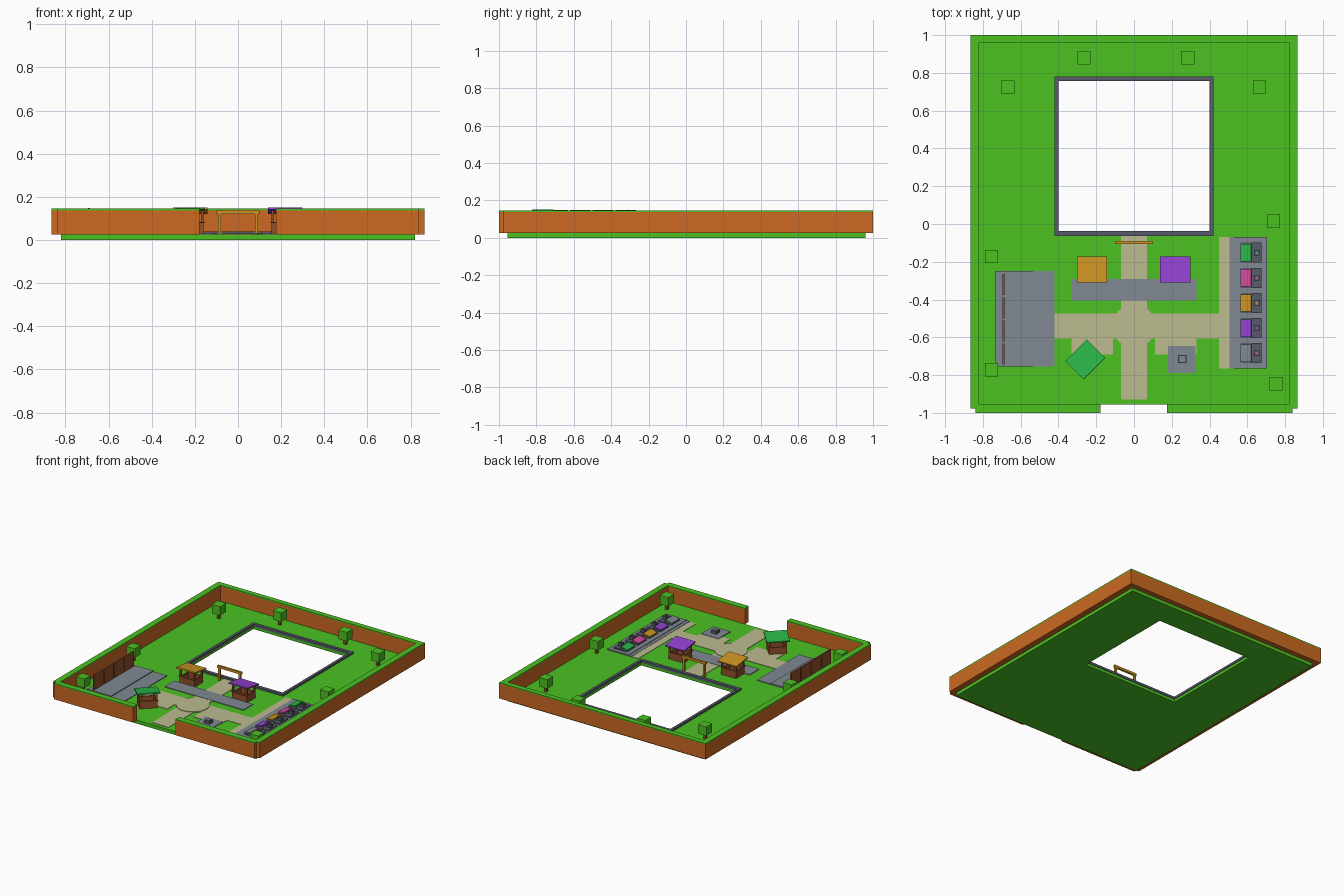
import bpy, bmesh, math
from mathutils import Matrix, Vector

if "Cube" in bpy.data.objects:
    bpy.data.objects.remove(bpy.data.objects["Cube"])


def material(name, rgb):
    lin = [((c / 255 + 0.055) / 1.055) ** 2.4 for c in rgb]
    m = bpy.data.materials.new(name)
    m.diffuse_color = (*lin, 1)
    m.use_nodes = True
    m.node_tree.nodes["Principled BSDF"].inputs["Base Color"].default_value = m.diffuse_color
    return m


GRASS = material("grass_green", (76, 194, 34))
BRICK = material("wall_orange", (204, 106, 34))
STONE = material("stone_grey", (128, 136, 146))
DARK = material("dark_grey", (86, 92, 104))
PATH = material("path_beige", (190, 188, 144))
AMBER = material("amber", (204, 148, 34))
PURPLE = material("purple", (146, 66, 208))
PINK = material("pink", (210, 74, 156))
EMERALD = material("emerald", (44, 182, 72))
WOOD = material("wood_brown", (146, 80, 42))


def build(name, mat, boxes, matrix=Matrix()):
    """One object from boxes given as (x0, x1, y0, y1, z0, z1)."""
    bm = bmesh.new()
    for x0, x1, y0, y1, z0, z1 in boxes:
        m = Matrix.Translation(((x0 + x1) / 2, (y0 + y1) / 2, (z0 + z1) / 2))
        bmesh.ops.create_cube(bm, size=1, matrix=m @ Matrix.Diagonal((x1 - x0, y1 - y0, z1 - z0, 1)))
    bm.transform(matrix)
    me = bpy.data.meshes.new(name)
    bm.to_mesh(me)
    bm.free()
    me.materials.append(mat)
    ob = bpy.data.objects.new(name, me)
    bpy.context.collection.objects.link(ob)
    return ob


def ring(outer, inner, z0, z1):
    """Four boxes around a rectangular opening."""
    a, b, c, d = outer
    e, f, g, h = inner
    return [(a, e, c, d, z0, z1), (f, b, c, d, z0, z1),
            (e, f, c, g, z0, z1), (e, f, h, d, z0, z1)]


G = 0.026  # top of the lawn

# Lawn with square opening and its kerb
build("lawn", GRASS, ring((-0.82, 0.82, -0.955, 0.96), (-0.405, 0.405, -0.042, 0.762), 0, G))
build("opening_kerb", DARK, ring((-0.42, 0.42, -0.063, 0.782), (-0.4, 0.4, -0.038, 0.758), G - 0.004, 0.04))

# Perimeter walls with hedge caps; the front has an entrance gap
walls = [(-0.865, -0.82, -0.977, 1), (0.82, 0.865, -0.977, 1), (-0.82, 0.82, 0.96, 1),
         (-0.84, -0.178, -1, -0.953), (0.175, 0.84, -1, -0.953)]
build("perimeter_wall", BRICK, [(*w, 0.025, 0.137) for w in walls])
build("wall_cap", GRASS, [(*w, 0.137, 0.145) for w in walls])

# Paths
P = G + 0.003
build("main_path", PATH, [(-0.07, 0.07, -0.93, -0.063, G, P)])
build("cross_path", PATH, [(-0.42, -0.07, -0.605, -0.475, G, P), (0.07, 0.45, -0.605, -0.475, G, P)])
build("side_path", PATH, [(0.45, 0.507, -0.765, -0.07, G, P)])
build("path_patches", PATH, [(s * 0.22 - 0.11, s * 0.22 + 0.11, -0.69, -0.605, G, P) for s in (-1, 1)])
build("stall_pavement", STONE, [(-0.33, 0.33, -0.405, -0.292, G, P + 0.002)])

# Round plaza
bm = bmesh.new()
bmesh.ops.create_cone(bm, cap_ends=True, segments=32, radius1=0.115, radius2=0.115, depth=0.008,
                      matrix=Matrix.Translation((0, -0.54, G + 0.003)))
me = bpy.data.meshes.new("round_plaza")
bm.to_mesh(me)
bm.free()
me.materials.append(PATH)
bpy.context.collection.objects.link(bpy.data.objects.new("round_plaza", me))

# Gate arch near the opening
build("gate_arch", AMBER, [(-0.1, 0.1, -0.106, -0.09, 0.12, 0.138),
                           (-0.093, -0.078, -0.105, -0.091, G, 0.12),
                           (0.078, 0.093, -0.105, -0.091, G, 0.12)])


def stall(name, roof_mat, x, y, angle):
    """Market stall: hollow counter, corner posts, roof rising to the front."""
    m = Matrix.Translation((x, y, 0)) @ Matrix.Rotation(math.radians(angle), 4, 'Z')
    w, d, t = 0.062, 0.05, 0.01
    build(name + "_counter", WOOD, ring((-w, w, -d, d), (-w + t, w - t, -d + t, d - t), G, 0.078)
          + [(-w - 0.006, w + 0.006, -d - 0.008, -d + t, 0.078, 0.084)], m)
    build(name + "_posts", WOOD,
          [(sx * (w - 0.006) - 0.006, sx * (w - 0.006) + 0.006,
            sy * (d - 0.006) - 0.006, sy * (d - 0.006) + 0.006, 0.078, 0.13 - sy * 0.006)
           for sx in (-1, 1) for sy in (-1, 1)], m)
    tilt = Matrix.Translation((0, 0, 0.136)) @ Matrix.Rotation(math.radians(-8), 4, 'X')
    build(name + "_roof", roof_mat, [(-0.08, 0.08, -0.069, 0.069, -0.005, 0.005)], m @ tilt)


stall("amber_stall", AMBER, -0.222, -0.242, 0)
stall("purple_stall", PURPLE, 0.218, -0.242, 0)
stall("green_stall", EMERALD, -0.258, -0.718, 45)

# Small monument on its slab
build("monument_slab", STONE, [(0.18, 0.325, -0.79, -0.645, G, 0.032)])
build("monument_block", DARK, [(0.233, 0.277, -0.737, -0.693, 0.032, 0.052)])
build("monument_top", STONE, [(0.24, 0.27, -0.73, -0.7, 0.052, 0.056)])

# Stepped terrace with tall panels on the left
build("terrace", STONE, [(-0.735, -0.42, -0.755, -0.25, G, 0.031),
                         (-0.735, -0.535, -0.755, -0.25, 0.031, 0.037)])
build("terrace_panels", WOOD, [(-0.696, -0.685, -0.743 + i * 0.122, -0.632 + i * 0.122, 0.037, 0.148)
                               for i in range(4)])

# Row of display booths on the right
build("booth_platform", STONE, [(0.505, 0.705, -0.765, -0.07, G, 0.031),
                                (0.53, 0.705, -0.765, -0.07, 0.031, 0.035)])
for i, mat in enumerate((EMERALD, PINK, AMBER, PURPLE, STONE)):
    y = -0.152 - i * 0.133
    n = "booth_%d" % (i + 1)
    build(n + "_base", DARK, [(0.622, 0.675, y - 0.053, y + 0.053, 0.035, 0.043),
                              (0.565, 0.622, y - 0.053, y + 0.053, 0.035, 0.038)])
    tilt = Matrix.Translation((0.593, y, 0.05)) @ Matrix.Rotation(math.radians(-12), 4, 'Y')
    build(n + "_panel", mat, [(-0.028, 0.028, -0.046, 0.046, -0.005, 0.005)], tilt)
    build(n + "_pedestal", DARK, [(0.635, 0.665, y - 0.015, y + 0.015, 0.043, 0.066)])
    build(n + "_knob", PINK if i == 4 else mat, [(0.643, 0.657, y - 0.007, y + 0.007, 0.066, 0.072)])

# Cube trees
trees = [(-0.265, 0.88), (0.285, 0.88), (-0.668, 0.725), (0.665, 0.725),
         (0.738, 0.015), (-0.755, -0.172), (-0.755, -0.772), (0.752, -0.846)]
for i, (x, y) in enumerate(trees):
    build("tree_trunk_%d" % i, WOOD, [(x - 0.009, x + 0.009, y - 0.009, y + 0.009, G, 0.07)])
    build("tree_crown_%d" % i, GRASS, [(x - 0.035, x + 0.035, y - 0.035, y + 0.035, 0.068, 0.136)])
